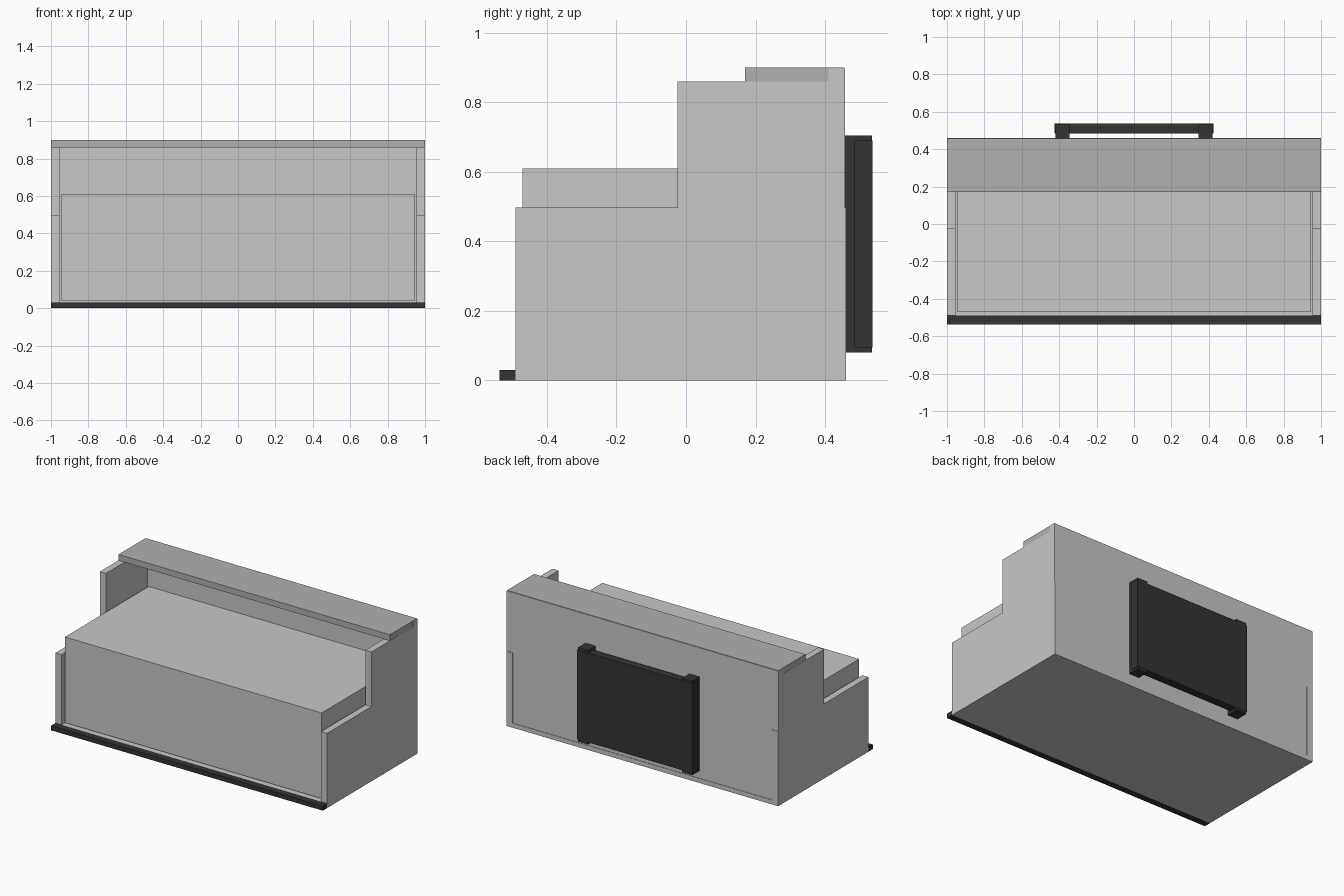
import bpy
import bmesh

cube = bpy.data.objects.get("Cube")
if cube:
    bpy.data.objects.remove(cube, do_unlink=True)


def material(name, value):
    mat = bpy.data.materials.new(name)
    mat.use_nodes = True
    colour = (value, value, value, 1)
    mat.diffuse_color = colour
    mat.node_tree.nodes["Principled BSDF"].inputs["Base Color"].default_value = colour
    return mat


light_grey = material("light grey", 0.58)
mid_grey = material("mid grey", 0.44)
charcoal = material("charcoal", 0.034)


def prism(name, profile, x0, x1, mat):
    """Extrude a (y, z) profile from x0 to x1."""
    bm = bmesh.new()
    face = bm.faces.new([bm.verts.new((x0, y, z)) for y, z in profile])
    grown = bmesh.ops.extrude_face_region(bm, geom=[face])["geom"]
    moved = [v for v in grown if isinstance(v, bmesh.types.BMVert)]
    bmesh.ops.translate(bm, verts=moved, vec=(x1 - x0, 0, 0))
    bmesh.ops.recalc_face_normals(bm, faces=bm.faces)
    mesh = bpy.data.meshes.new(name)
    bm.to_mesh(mesh)
    bm.free()
    mesh.materials.append(mat)
    obj = bpy.data.objects.new(name, mesh)
    bpy.context.collection.objects.link(obj)
    return obj


def box(name, x, y, z, mat):
    corners = [(y[0], z[0]), (y[1], z[0]), (y[1], z[1]), (y[0], z[1])]
    return prism(name, corners, x[0], x[1], mat)


# Stepped side panels and rear posts, mirrored left and right
step = [(-0.49, 0), (0.46, 0), (0.46, 0.497), (0.455, 0.497),
        (0.455, 0.86), (-0.025, 0.86), (-0.025, 0.497), (-0.49, 0.497)]
for side, s in (("left", 1), ("right", -1)):
    prism(side + "_side_panel", step, s * 0.955, s, light_grey)
    box(side + "_rear_post", sorted((s * 0.345, s * 0.42)),
        (0.45, 0.535), (0.08, 0.705), charcoal)

# Counter body
box("floor_panel", (-0.955, 0.955), (-0.49, 0.46), (0, 0.03), light_grey)
box("back_panel", (-1, 1), (0.41, 0.457), (0.002, 0.897), light_grey)
box("inner_block", (-0.945, 0.945), (-0.47, 0.412), (0.04, 0.61), light_grey)
box("top_shelf", (-0.999, 0.999), (0.17, 0.455), (0.86, 0.9), mid_grey)

# Dark trim and rear plate
box("front_foot_strip", (-1, 1), (-0.537, -0.49), (0, 0.03), charcoal)
box("rear_plate", (-0.425, 0.425), (0.483, 0.537), (0.095, 0.69), charcoal)
